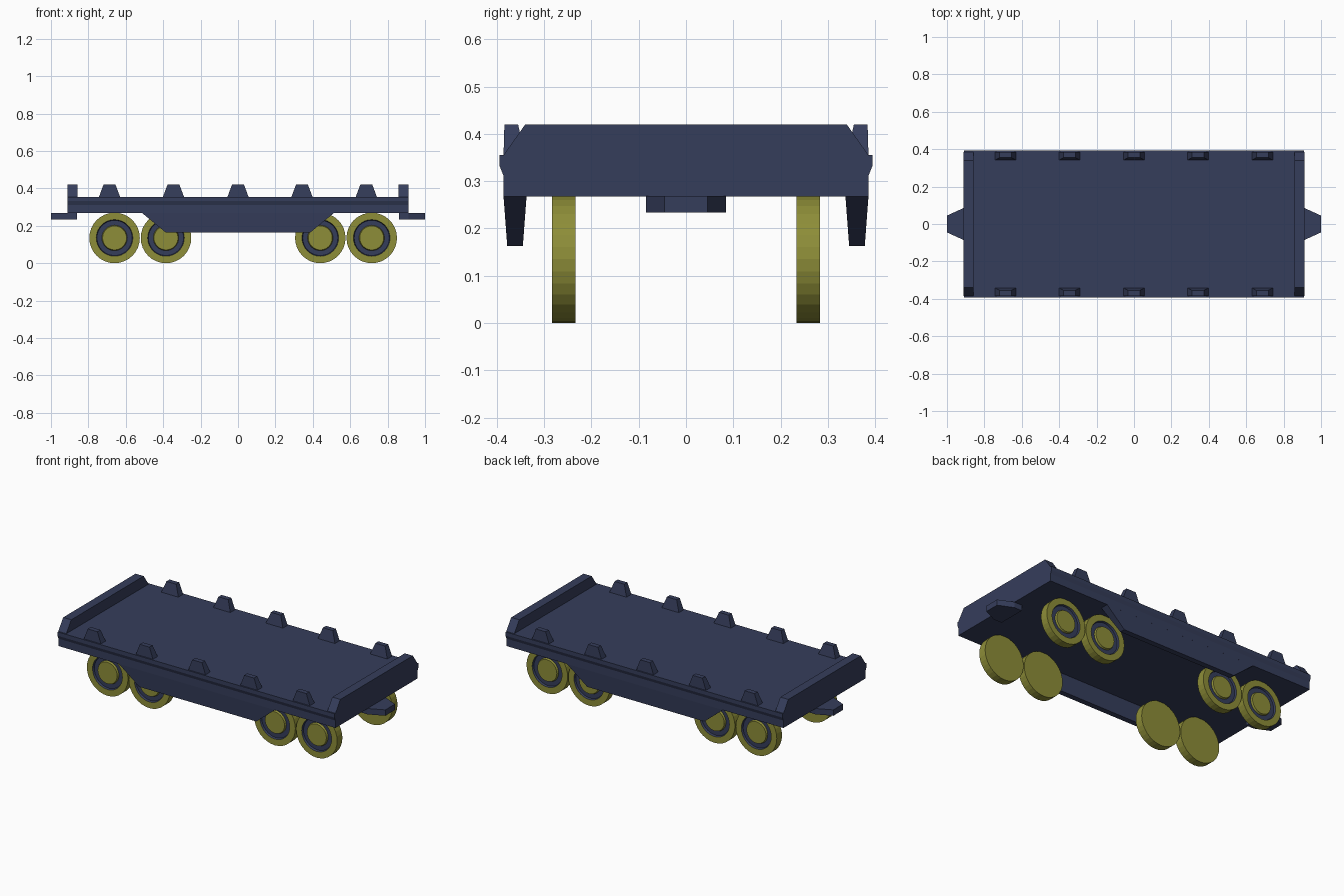
import bpy, bmesh, math

if "Cube" in bpy.data.objects:
    bpy.data.objects.remove(bpy.data.objects["Cube"])

def material(name, rgb):
    m = bpy.data.materials.new(name)
    m.diffuse_color = (*rgb, 1)
    m.use_nodes = True
    m.node_tree.nodes["Principled BSDF"].inputs["Base Color"].default_value = m.diffuse_color
    return m

NAVY = material("navy", (0.036, 0.047, 0.105))
YELLOW = material("yellow", (0.27, 0.27, 0.04))

def make_object(name, bm, mats=(NAVY,)):
    bmesh.ops.recalc_face_normals(bm, faces=bm.faces)
    me = bpy.data.meshes.new(name)
    bm.to_mesh(me)
    bm.free()
    for m in mats:
        me.materials.append(m)
    ob = bpy.data.objects.new(name, me)
    bpy.context.collection.objects.link(ob)
    return ob

def loft(name, a, b):
    """Solid between two matching 3D outlines."""
    bm = bmesh.new()
    va, vb = [bm.verts.new(p) for p in a], [bm.verts.new(p) for p in b]
    n = len(a)
    bm.faces.new(va)
    bm.faces.new(vb[::-1])
    for i in range(n):
        bm.faces.new((va[i], va[(i + 1) % n], vb[(i + 1) % n], vb[i]))
    return make_object(name, bm)

def mirror(ob, x=False, y=False):
    m = ob.modifiers.new("mirror", 'MIRROR')
    m.use_axis = (x, y, False)
    m.use_clip = False
    m.use_mirror_merge = False

# Deck with a lipped side rail, extruded along its length
half = [(0.386, 0.268), (0.386, 0.312), (0.394, 0.332), (0.394, 0.355)]
deck = half + [(-y, z) for y, z in reversed(half)]
loft("deck", [(-0.91, y, z) for y, z in deck], [(0.91, y, z) for y, z in deck])

# End walls with chamfered top corners
wall = [(-0.386, 0.268), (0.386, 0.268), (0.386, 0.355), (0.34, 0.42),
        (-0.34, 0.42), (-0.386, 0.355)]
ob = loft("end_wall", [(0.858, y, z) for y, z in wall], [(0.911, y, z) for y, z in wall])
mirror(ob, x=True)

# Tapered stake stops along both edges
for i, x in enumerate((-0.687, -0.345, 0, 0.342, 0.686)):
    ob = loft(f"stake_stop_{i + 1}",
              [(x + sx * 0.058, y, 0.35) for sx, y in ((-1, 0.34), (1, 0.34), (1, 0.386), (-1, 0.386))],
              [(x + sx * 0.032, y, 0.42) for sx, y in ((-1, 0.355), (1, 0.355), (1, 0.384), (-1, 0.384))])
    mirror(ob, y=True)

# Side skirt beams, narrowing downwards
ob = loft("side_skirt",
          [(-0.515, 0.337, 0.27), (0.515, 0.337, 0.27), (0.515, 0.386, 0.27), (-0.515, 0.386, 0.27)],
          [(-0.385, 0.345, 0.163), (0.385, 0.345, 0.163), (0.385, 0.378, 0.163), (-0.385, 0.378, 0.163)])
mirror(ob, y=True)

# Couplers under both ends
plan = [(0.86, -0.085), (0.912, -0.085), (1, -0.045), (1, 0.045), (0.912, 0.085), (0.86, 0.085)]
ob = loft("coupler", [(x, y, 0.234) for x, y in plan], [(x, y, 0.269) for x, y in plan])
mirror(ob, x=True)

# Wheels: lathed profile (radius, y) with a recessed navy ring on the outer face
SEG = 32
RINGS = [(0.135, -0.234), (0.135, -0.283), (0.098, -0.283), (0.094, -0.272),
         (0.068, -0.272), (0.064, -0.283)]
for i, x in enumerate((-0.66, -0.385, 0.44, 0.715)):
    bm = bmesh.new()
    loops = [[bm.verts.new((x + r * math.cos(2 * math.pi * k / SEG), y,
                            0.135 + r * math.sin(2 * math.pi * k / SEG)))
              for k in range(SEG)] for r, y in RINGS]
    for j in range(len(loops) - 1):
        for k in range(SEG):
            n = (k + 1) % SEG
            f = bm.faces.new((loops[j][k], loops[j][n], loops[j + 1][n], loops[j + 1][k]))
            f.material_index = int(j in (2, 3))
    bm.faces.new(loops[0])
    bm.faces.new(loops[-1])
    mirror(make_object(f"wheel_{i + 1}", bm, (YELLOW, NAVY)), y=True)
